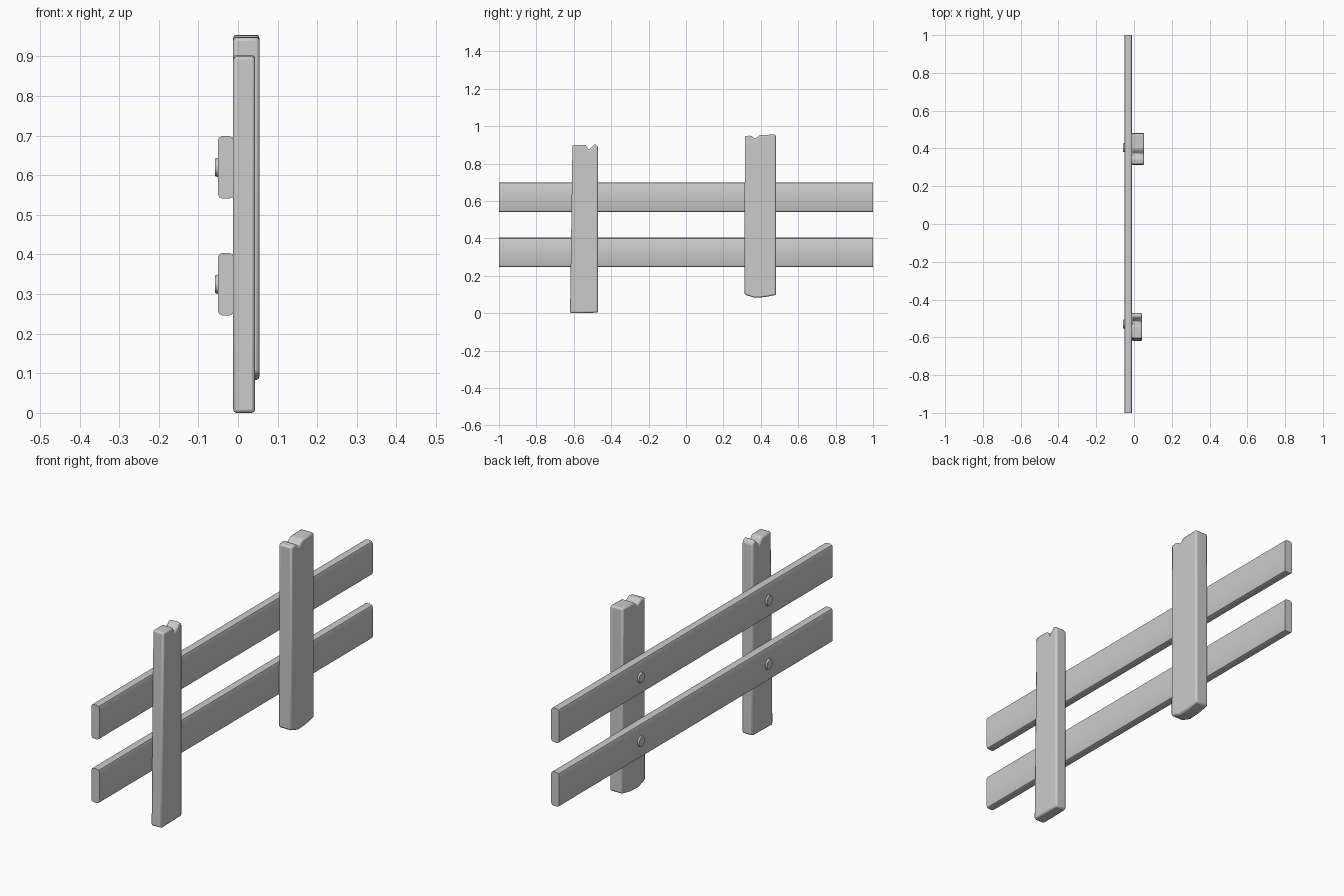
import bpy, bmesh
from math import radians, pi
from mathutils import Matrix

cube = bpy.data.objects.get("Cube")
if cube:
    bpy.data.objects.remove(cube, do_unlink=True)

GREY = (0.6, 0.6, 0.6, 1)
mat = bpy.data.materials.new("plain_grey")
mat.use_nodes = True
mat.diffuse_color = GREY
mat.node_tree.nodes["Principled BSDF"].inputs["Base Color"].default_value = GREY


def finish(bm, name):
    bmesh.ops.recalc_face_normals(bm, faces=bm.faces)
    mesh = bpy.data.meshes.new(name)
    bm.to_mesh(mesh)
    bm.free()
    mesh.materials.append(mat)
    obj = bpy.data.objects.new(name, mesh)
    bpy.context.collection.objects.link(obj)
    bpy.ops.object.select_all(action="DESELECT")
    obj.select_set(True)
    bpy.context.view_layer.objects.active = obj
    bpy.ops.object.shade_smooth_by_angle(angle=radians(35))
    return obj


# Posts: a weathered side outline, extruded through x, with worn edges
def post(name, outline, x0, x1):
    bm = bmesh.new()
    face = bm.faces.new([bm.verts.new((x0, y, z)) for y, z in outline])
    ext = bmesh.ops.extrude_face_region(bm, geom=[face])["geom"]
    verts = [v for v in ext if isinstance(v, bmesh.types.BMVert)]
    bmesh.ops.translate(bm, verts=verts, vec=(x1 - x0, 0, 0))
    obj = finish(bm, name)
    bevel = obj.modifiers.new("worn_edges", "BEVEL")
    bevel.width = 0.008
    bevel.segments = 2
    bevel.limit_method = "ANGLE"
    bevel.angle_limit = radians(30)


post("front_post", [(-0.62, 0), (-0.47, 0.003), (-0.47, 0.89), (-0.487, 0.907),
                    (-0.52, 0.872), (-0.537, 0.9), (-0.607, 0.9)], -0.012, 0.043)
post("back_post", [(0.312, 0.1), (0.365, 0.083), (0.42, 0.086), (0.482, 0.098),
                   (0.48, 0.955), (0.395, 0.953), (0.37, 0.932),
                   (0.348, 0.95), (0.315, 0.947)], -0.012, 0.054)


# Rails: long boards with rounded long edges and square-cut ends
def rail(name, z):
    bm = bmesh.new()
    bmesh.ops.create_cube(bm, size=1, matrix=Matrix.Translation((-0.0305, 0, z))
                          @ Matrix.Diagonal((0.041, 2, 0.158, 1)))
    long_edges = [e for e in bm.edges if abs(e.verts[0].co.y - e.verts[1].co.y) > 1]
    bmesh.ops.bevel(bm, geom=long_edges, offset=0.012, segments=2,
                    profile=0.5, affect="EDGES")
    finish(bm, name)


# Bolts: shallow round heads on the outer side of the rails
def bolt(name, y, z):
    bm = bmesh.new()
    turn = Matrix.Translation((-0.05, y, z)) @ Matrix.Rotation(-pi / 2, 4, "Y")
    bmesh.ops.create_cone(bm, cap_ends=True, segments=12, radius1=0.027,
                          radius2=0.022, depth=0.016, matrix=turn)
    finish(bm, name)


for level, z in (("lower", 0.325), ("upper", 0.62)):
    rail(level + "_rail", z)
    bolt(level + "_front_bolt", -0.53, z)
    bolt(level + "_back_bolt", 0.405, z)
